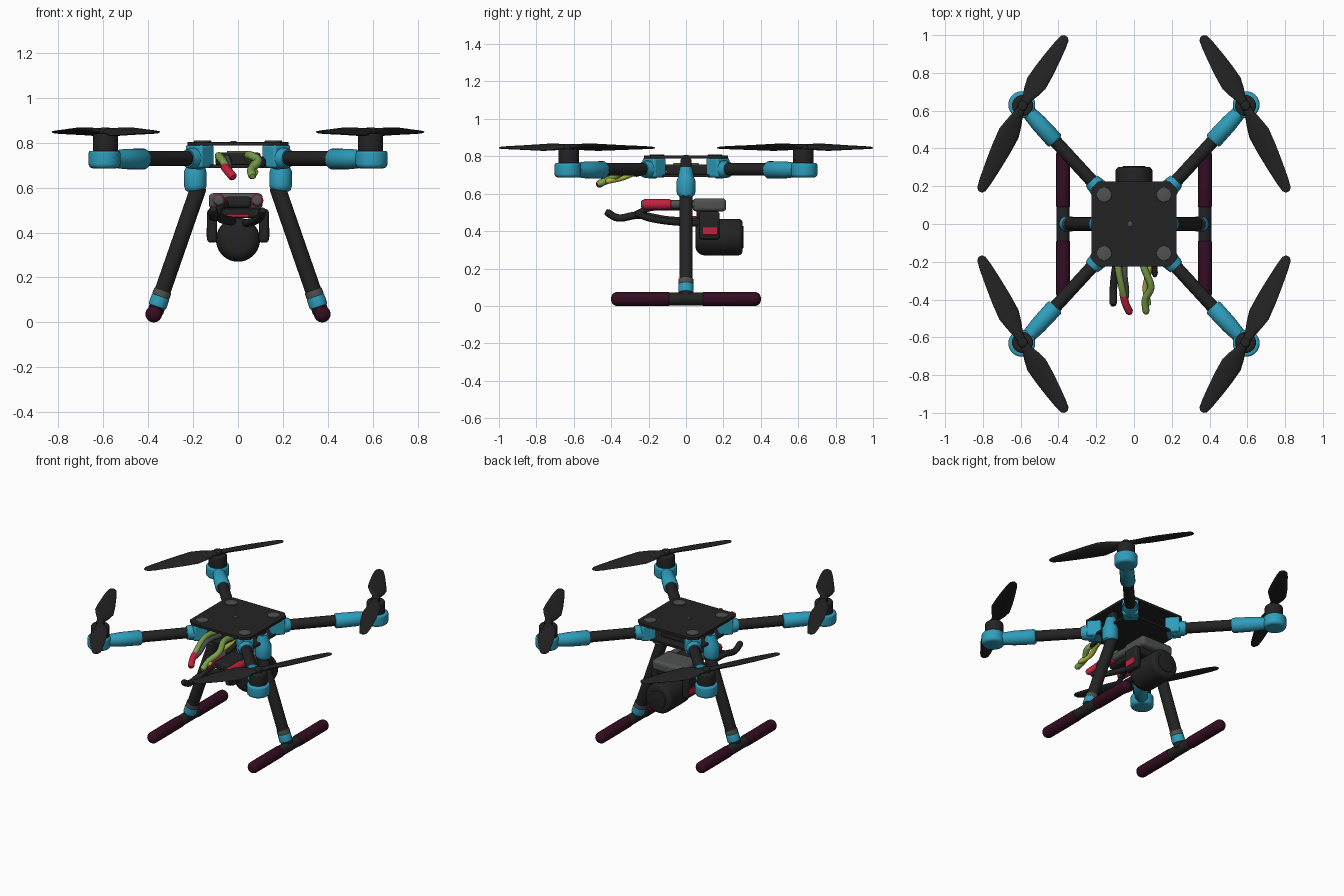
import bpy, bmesh, math
from mathutils import Vector, Matrix

if "Cube" in bpy.data.objects:
    bpy.data.objects.remove(bpy.data.objects["Cube"])


def material(name, r, g, b):
    m = bpy.data.materials.new(name)
    m.diffuse_color = (r, g, b, 1)
    m.use_nodes = True
    m.node_tree.nodes["Principled BSDF"].inputs["Base Color"].default_value = m.diffuse_color
    return m


BLACK = material("carbon black", 0.017, 0.017, 0.017)
BLUE = material("cyan blue", 0.028, 0.34, 0.50)
MAROON = material("dark maroon", 0.035, 0.004, 0.016)
RED = material("red", 0.55, 0.015, 0.05)
GREY = material("mid grey", 0.08, 0.085, 0.085)
GREEN = material("wire green", 0.20, 0.36, 0.08)
YELLOW = material("wire yellow", 0.45, 0.46, 0.05)


def finish(name, bm, mat, bevel=0.0):
    bmesh.ops.recalc_face_normals(bm, faces=bm.faces)
    me = bpy.data.meshes.new(name)
    bm.to_mesh(me)
    bm.free()
    me.materials.append(mat)
    ob = bpy.data.objects.new(name, me)
    bpy.context.collection.objects.link(ob)
    if bevel:
        mod = ob.modifiers.new("bevel", 'BEVEL')
        mod.width, mod.segments = bevel, 3
    bpy.ops.object.select_all(action='DESELECT')
    ob.select_set(True)
    bpy.context.view_layer.objects.active = ob
    bpy.ops.object.shade_smooth_by_angle(angle=math.radians(40))
    return ob


def loft(name, rings, mat):
    bm = bmesh.new()
    loops = [[bm.verts.new(p) for p in ring] for ring in rings]
    n = len(loops[0])
    for a, b in zip(loops, loops[1:]):
        for i in range(n):
            bm.faces.new((a[i], a[(i + 1) % n], b[(i + 1) % n], b[i]))
    bm.faces.new(loops[0])
    bm.faces.new(loops[-1])
    return finish(name, bm, mat)


def rod(name, path, radii, mat, n=20):
    """Round section swept along a path, one radius per point."""
    path = [Vector(p) for p in path]
    rings = []
    for i, (p, r) in enumerate(zip(path, radii)):
        t = (path[min(i + 1, len(path) - 1)] - path[max(i - 1, 0)]).normalized()
        ref = Vector((0, 0, 1)) if abs(t.z) < 0.9 else Vector((0, 1, 0))
        u = t.cross(ref).normalized()
        v = t.cross(u)
        rings.append([p + r * (math.cos(a) * u + math.sin(a) * v)
                      for a in (2 * math.pi * k / n for k in range(n))])
    return loft(name, rings, mat)


def capsule(name, a, b, r, mat, round_a=0.02, round_b=0.02, n=24):
    """Straight cylinder whose ends are rounded over the given lengths."""
    a, b = Vector(a), Vector(b)
    d = (b - a).normalized()
    pts, rad = [], []
    for base, e, sign in ((a, round_a, 1), (b, round_b, -1)):
        part = []
        for k in range(6):
            ang = math.radians(84 - 16.8 * k)
            part.append((base + sign * d * e * (1 - math.sin(ang)),
                         r - min(e, r) * (1 - math.cos(ang))))
        part = part if sign == 1 else part[::-1]
        pts += [q[0] for q in part]
        rad += [q[1] for q in part]
    return rod(name, pts, rad, mat, n)


def wire(name, pts, r, mat):
    """Smooth cable through the points."""
    p = [Vector(q) for q in pts]
    p = [2 * p[0] - p[1]] + p + [2 * p[-1] - p[-2]]
    out = []
    for i in range(1, len(p) - 2):
        for k in range(6):
            t = k / 6
            out.append(0.5 * (2 * p[i] + (p[i + 1] - p[i - 1]) * t
                       + (2 * p[i - 1] - 5 * p[i] + 4 * p[i + 1] - p[i + 2]) * t ** 2
                       + (3 * p[i] - p[i - 1] - 3 * p[i + 1] + p[i + 2]) * t ** 3))
    out.append(p[-2])
    return rod(name, out, [r * 0.7] + [r] * (len(out) - 2) + [r * 0.6], mat, 12)


def box(name, centre, size, mat, bevel=0.01, angle=0.0):
    bm = bmesh.new()
    bmesh.ops.create_cube(bm, size=1)
    bm.transform(Matrix.Translation(centre) @ Matrix.Rotation(angle, 4, 'Z')
                 @ Matrix.Diagonal((*size, 1)))
    return finish(name, bm, mat, bevel)


def plate(name, half, cut, z0, z1, mat):
    """Square plate with chamfered corners."""
    h, c = half, half - cut
    outline = [(h, -c), (h, c), (c, h), (-c, h), (-h, c), (-h, -c), (-c, -h), (c, -h)]
    return loft(name, [[Vector((x, y, z)) for x, y in outline] for z in (z0, z1)], mat)


def blade(name, hub, tip, sx, sy, mat):
    """Twisted propeller blade built in the back right corner, then mirrored."""
    hub, tip = Vector(hub), Vector(tip)
    d = (tip - hub).normalized()
    side = Vector((-d.y, d.x, 0)).normalized()
    rings = []
    for t, w, h, pitch in ((0, .04, .028, 10), (.1, .055, .028, 16), (.2, .09, .026, 18),
                           (.32, .118, .024, 16), (.5, .108, .021, 13), (.7, .088, .018, 10),
                           (.88, .066, .015, 7), (.97, .048, .012, 5), (1, .02, .007, 5)):
        c = hub.lerp(tip, t)
        a = math.radians(pitch)
        u = side * math.cos(a) + Vector((0, 0, math.sin(a)))
        v = d.cross(u)
        ring = [c + u * (w / 2 * math.cos(q)) + v * (h / 2 * math.sin(q))
                for q in (2 * math.pi * k / 16 for k in range(16))]
        rings.append([Vector((p.x * sx, p.y * sy, p.z)) for p in ring])
    return loft(name, rings, mat)


# Centre body: two plates with electronics between
plate("top_plate", 0.225, 0.035, 0.788, 0.804, BLACK)
plate("bottom_plate", 0.195, 0.05, 0.688, 0.702, BLACK)
box("electronics_stack", (0, 0, 0.728), (0.2, 0.26, 0.055), BLACK)
box("electronics_lid", (0, 0, 0.758), (0.1, 0.14, 0.01), GREEN, 0.003)
capsule("plate_centre_screw", (-0.02, 0, 0.80), (-0.02, 0, 0.808), 0.014, GREY, 0.003, 0.003, 12)

# Four arms with brackets, motors and propellers
MX, MY = 0.59, 0.627
heading = math.atan2(MY - 0.17, MX - 0.17)
for sx in (-1, 1):
    for sy in (-1, 1):
        tag = ("front" if sy < 0 else "back") + ("_left" if sx < 0 else "_right")

        def along(t, z):
            return (sx * (0.17 + (MX - 0.17) * t), sy * (0.17 + (MY - 0.17) * t), z)

        box(tag + "_bracket", along(0.0, 0.739), (0.09, 0.1, 0.104), BLUE, 0.012, heading * sx * sy)
        rod(tag + "_bracket_collar", [along(t, 0.73) for t in (0, 0.1, 0.13)],
            (0.05, 0.046, 0.04), BLUE)
        capsule(tag + "_corner_pad", (sx * 0.158, sy * 0.155, 0.8), (sx * 0.158, sy * 0.155, 0.809),
                0.039, GREY, 0.003, 0.003)
        capsule(tag + "_arm", along(0.05, 0.73), along(0.8, 0.73), 0.034, BLACK, 0.01, 0.01)
        rod(tag + "_arm_sleeve", [along(t, 0.727) for t in (.585, .6, .8, .85, .92, 1.0)],
            (0.04, 0.047, 0.045, 0.042, 0.038, 0.036), BLUE)
        capsule(tag + "_motor_mount", along(1.01, 0.686), along(1.01, 0.764),
                0.071, BLUE, 0.02, 0.012, 28)
        capsule(tag + "_motor", (sx * MX, sy * MY, 0.75), (sx * MX, sy * MY, 0.84),
                0.056, BLACK, 0.006, 0.012, 28)
        capsule(tag + "_propeller_hub", (sx * MX, sy * MY, 0.835), (sx * MX, sy * MY, 0.867),
                0.026, BLACK, 0.005, 0.01)
        blade(tag + "_inner_blade", (MX, MY, 0.85), (0.36, 0.995, 0.846), sx, sy, BLACK)
        blade(tag + "_outer_blade", (MX, MY, 0.85), (0.815, 0.17, 0.846), sx, sy, BLACK)

# Two landing legs with skids
for sx, tag in ((-1, "left"), (1, "right")):
    def leg(t):
        return (sx * (0.165 + 0.205 * t), 0, 0.63 - 0.59 * t)

    box(tag + "_leg_post", (sx * 0.17, 0, 0.75), (0.05, 0.06, 0.08), BLACK, 0.015)
    rod(tag + "_leg_socket", [(sx * x, 0, z) for x, z in
        ((.185, .745), (.185, .725), (.187, .69), (.19, .67), (.19, .61), (.188, .595), (.187, .587))],
        (0.03, 0.036, 0.042, 0.05, 0.05, 0.047, 0.038), BLUE, 28)
    capsule(tag + "_leg", leg(0.04), leg(1), 0.036, BLACK, 0.01, 0.01)
    capsule(tag + "_ankle_ring", leg(0.87), leg(0.95), 0.041, BLUE, 0.006, 0.006)
    capsule(tag + "_ankle_clamp", leg(0.825), leg(0.875), 0.04, GREY, 0.004, 0.004)
    capsule(tag + "_skid_tube", (sx * 0.375, -0.12, 0.037), (sx * 0.375, 0.12, 0.037), 0.034, BLACK)
    for sy, end in ((-1, "front"), (1, "back")):
        capsule(tag + "_skid_grip_" + end, (sx * 0.375, sy * 0.09, 0.037),
                (sx * 0.375, sy * 0.40, 0.037), 0.037, MAROON, 0.005, 0.03)

# Hanging camera and its gimbal
capsule("camera_body", (0, 0.05, 0.368), (0, 0.303, 0.368), 0.098, BLACK, 0.05, 0.025, 36)
capsule("camera_lens_rim", (0, 0.29, 0.368), (0, 0.307, 0.368), 0.06, BLACK, 0.004, 0.004)
for sx, tag in ((-1, "left"), (1, "right")):
    box("gimbal_side_arm_" + tag, (sx * 0.115, 0.125, 0.43), (0.045, 0.11, 0.15), BLACK, 0.015)
    box("gimbal_red_panel_" + tag, (sx * 0.137, 0.13, 0.4), (0.008, 0.08, 0.04), RED, 0.003)
    capsule("gimbal_rail_" + tag, (sx * 0.085, -0.24, 0.543), (sx * 0.085, 0.06, 0.543),
            0.023, GREY, 0.01, 0.01)
    capsule("gimbal_rail_sleeve_" + tag, (sx * 0.085, -0.23, 0.543), (sx * 0.085, -0.08, 0.543),
            0.028, RED, 0.01, 0.01)
box("gimbal_yoke", (0, 0.115, 0.49), (0.2, 0.12, 0.05), BLACK, 0.012)
box("gimbal_top", (-0.01, 0.125, 0.54), (0.24, 0.18, 0.07), GREY, 0.02)
box("gimbal_front_cover", (0, -0.07, 0.535), (0.12, 0.2, 0.05), BLACK, 0.015)
box("gimbal_red_strip", (0, 0.04, 0.475), (0.1, 0.03, 0.014), RED, 0.004)

# Gimbal cables
wire("gimbal_cable_left", [(-.11, -.43, .505), (-.11, -.36, .47), (-.1, -.25, .485),
                           (-.07, -.1, .46), (-.02, .08, .45)], 0.02, BLACK)
wire("gimbal_cable_left_branch", [(-.1, -.3, .475), (-.07, -.2, .52), (-.03, -.1, .53)], 0.016, BLACK)
wire("gimbal_cable_right", [(.11, -.27, .5), (.1, -.2, .47), (.07, -.08, .45), (.03, .08, .44)],
     0.018, BLACK)

# Loose battery leads at the front
wire("left_lead", [(-.08, -.1, .73), (-.085, -.22, .74), (-.065, -.33, .715), (-.05, -.4, .68)],
     0.018, GREEN)
wire("left_lead_dark", [(-.04, -.1, .72), (-.05, -.25, .73), (-.04, -.36, .69), (-.05, -.42, .67)],
     0.015, GREY)
wire("left_lead_plug", [(-.06, -.36, .695), (-.045, -.42, .675), (-.02, -.475, .645)], 0.02, RED)
wire("right_lead", [(.045, -.1, .73), (.05, -.22, .745), (.09, -.33, .72), (.06, -.4, .68),
                    (.065, -.475, .65)], 0.019, GREEN)
wire("right_lead_yellow", [(.09, -.1, .72), (.08, -.24, .72), (.06, -.34, .685), (.08, -.43, .665)],
     0.015, YELLOW)
wire("right_lead_black", [(.09, -.1, .73), (.11, -.2, .72), (.11, -.28, .7)], 0.014, BLACK)
